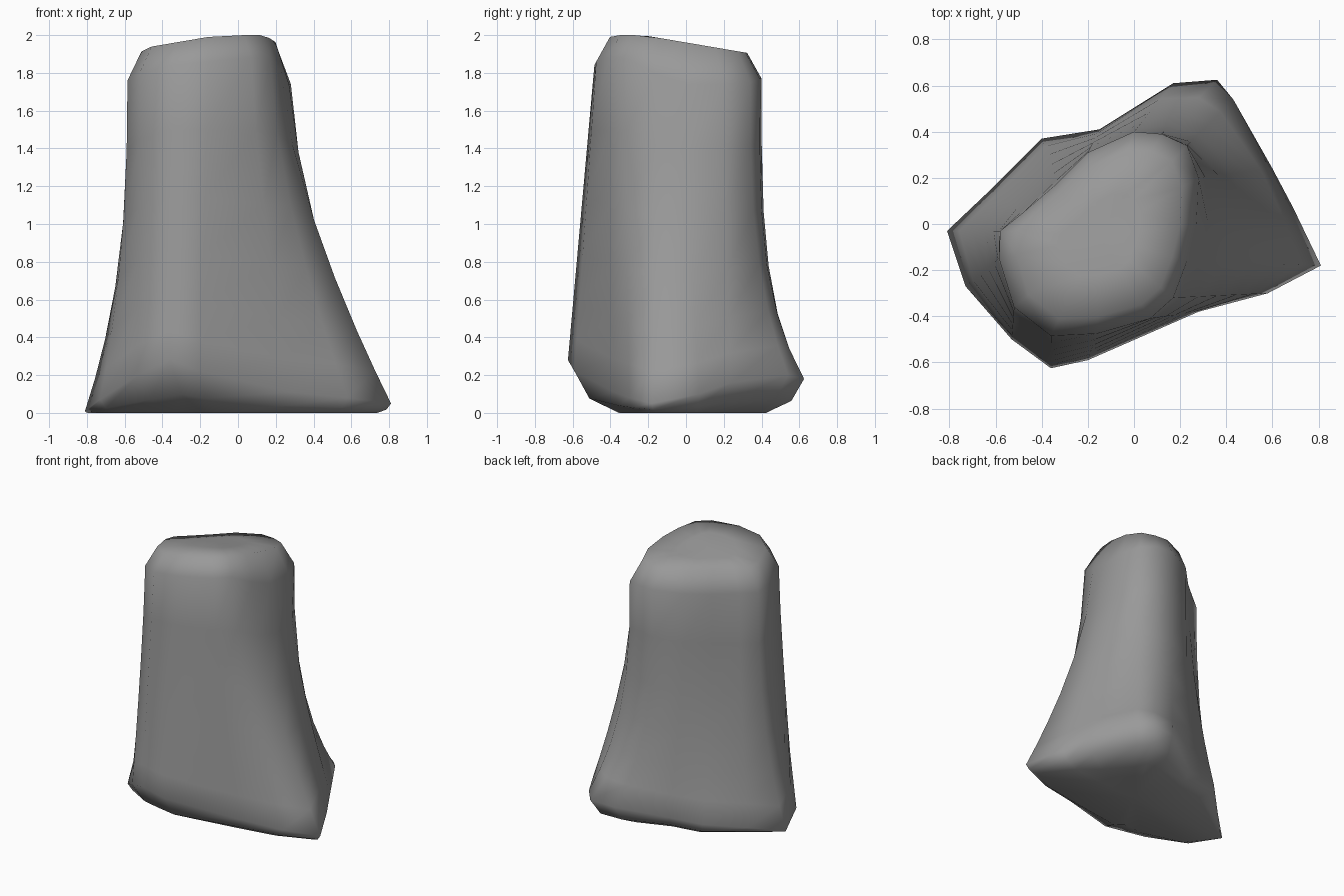
import bpy, bmesh

if "Cube" in bpy.data.objects:
    bpy.data.objects.remove(bpy.data.objects["Cube"])

# Columns around the rock, counter-clockwise from the west corner:
# foot x, y, z, shoulder x, y, z, flare exponent
COLS = [
    (-.81, -.03, .01, -.58, -.03, 1.74, 2.5),
    (-.73, -.27, .07, -.585, -.15, 1.76, 2.3),
    (-.53, -.50, .20, -.52, -.36, 1.80, 1.3),
    (-.36, -.625, .28, -.36, -.485, 1.84, 1.0),
    (-.20, -.59, .22, -.16, -.475, 1.86, 1.0),
    (.28, -.38, .11, .07, -.41, 1.88, 1.4),
    (.58, -.30, .08, .17, -.32, 1.88, 1.6),
    (.81, -.18, .05, .23, -.16, 1.80, 1.5),
    (.69, .07, .10, .27, .00, 1.74, 1.4),
    (.60, .24, .16, .28, .20, 1.74, 1.6),
    (.43, .54, .20, .23, .34, 1.75, 3.0),
    (.36, .625, .18, .12, .39, 1.77, 3.8),
    (.17, .61, .17, .00, .40, 1.77, 3.6),
    (-.15, .41, .10, -.20, .31, 1.76, 1.8),
    (-.40, .37, .10, -.34, .17, 1.74, 1.8),
    (-.62, .15, .05, -.48, .05, 1.74, 2.0),
]


def crown_z(x, y):
    return 2.0 - .17 * max(0, y + .23) - .17 * max(0, -.1 - x)


def foot_ring(inset, lift):
    return [(bx * (1 - inset * bz), by * (1 - inset * bz), bz * lift)
            for bx, by, bz, *_ in COLS]


def side_ring(t):
    ring = []
    for bx, by, bz, tx, ty, tz, k in COLS:
        f = (1 - t) ** k
        ring.append((tx + (bx - tx) * f, ty + (by - ty) * f, bz + (tz - bz) * t))
    return ring


def crown_ring(s):
    cx, cy = -.15, -.05
    pts = [(cx + (c[3] - cx) * s, cy + (c[4] - cy) * s) for c in COLS]
    return [(x, y, crown_z(x, y)) for x, y in pts]


# Rock pillar: rounded underside, flared sides, sloping crown
rings = [foot_ring(1.8, 0), foot_ring(.6, .35)]
rings += [side_ring(t) for t in (0, .1, .22, .38, .56, .78, 1)]
rings += [crown_ring(.83), crown_ring(.4)]

bm = bmesh.new()
loops = [[bm.verts.new(p) for p in r] for r in rings]
n = len(COLS)
for a, b in zip(loops, loops[1:]):
    for i in range(n):
        j = (i + 1) % n
        bm.faces.new((a[i], a[j], b[j], b[i]))
for loop, centre in ((loops[0], (0, 0, 0)), (loops[-1], (-.15, -.05, crown_z(-.15, -.05)))):
    c = bm.verts.new(centre)
    for i in range(n):
        bm.faces.new((loop[i], loop[(i + 1) % n], c))
bmesh.ops.recalc_face_normals(bm, faces=bm.faces)
for f in bm.faces:
    f.smooth = True

mesh = bpy.data.meshes.new("rock_pillar")
bm.to_mesh(mesh)
bm.free()

# Dark grey stone
stone = bpy.data.materials.new("stone")
stone.diffuse_color = (.32, .32, .32, 1)
stone.use_nodes = True
stone.node_tree.nodes["Principled BSDF"].inputs["Base Color"].default_value = stone.diffuse_color
mesh.materials.append(stone)
bpy.context.collection.objects.link(bpy.data.objects.new("rock_pillar", mesh))
